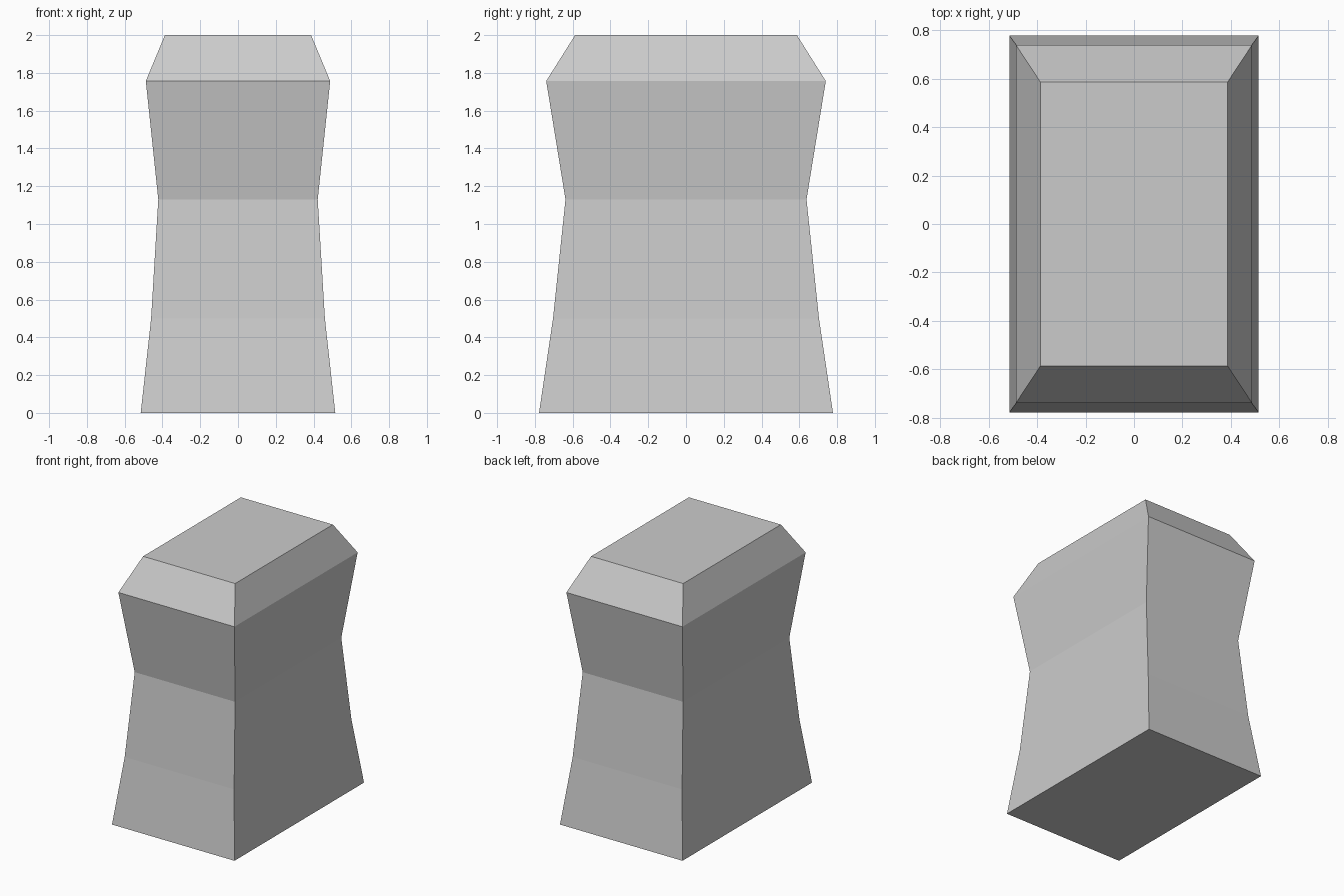
import bpy
import bmesh

cube = bpy.data.objects.get("Cube")
if cube:
    bpy.data.objects.remove(cube, do_unlink=True)

# Plain grey material
grey = bpy.data.materials.new("plain_grey")
grey.use_nodes = True
colour = (0.6, 0.6, 0.6, 1.0)
grey.diffuse_color = colour
grey.node_tree.nodes["Principled BSDF"].inputs["Base Color"].default_value = colour

# Rectangular sections from base to cap: height, half width, half depth
sections = [
    (0.0, 0.515, 0.778),   # foot
    (0.5, 0.46, 0.704),    # lower body
    (1.13, 0.422, 0.638),  # waist
    (1.757, 0.488, 0.74),  # shoulder
    (2.0, 0.387, 0.587),   # flat top
]
corners = [(-1, -1), (1, -1), (1, 1), (-1, 1)]

# Waisted block: loft the sections and close both ends
bm = bmesh.new()
rings = [[bm.verts.new((sx * w, sy * d, z)) for sx, sy in corners]
         for z, w, d in sections]
for low, high in zip(rings, rings[1:]):
    for i in range(4):
        j = (i + 1) % 4
        bm.faces.new((low[i], low[j], high[j], high[i]))
bm.faces.new(rings[0][::-1])
bm.faces.new(rings[-1])
bmesh.ops.recalc_face_normals(bm, faces=bm.faces)

mesh = bpy.data.meshes.new("waisted_block")
bm.to_mesh(mesh)
bm.free()
mesh.materials.append(grey)
block = bpy.data.objects.new("waisted_block", mesh)
bpy.context.collection.objects.link(block)
